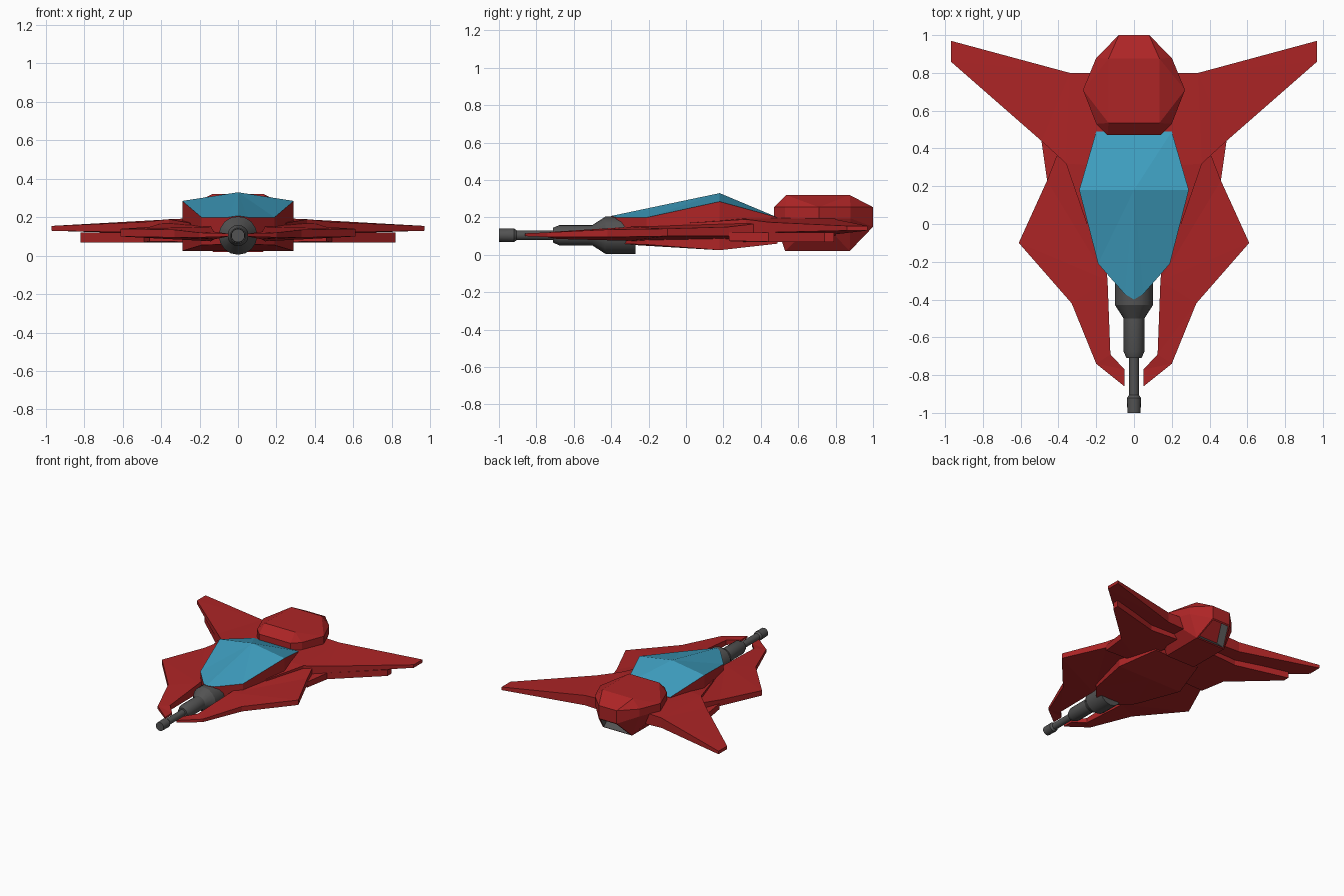
import bpy, bmesh, math

if "Cube" in bpy.data.objects:
    bpy.data.objects.remove(bpy.data.objects["Cube"])


def material(name, rgb):
    m = bpy.data.materials.new(name)
    m.diffuse_color = (*rgb, 1)
    m.use_nodes = True
    m.node_tree.nodes["Principled BSDF"].inputs["Base Color"].default_value = m.diffuse_color
    return m


RED = material("hull red", (0.42, 0.018, 0.019))
BLUE = material("canopy blue", (0.048, 0.34, 0.52))
GREY = material("gun grey", (0.085, 0.085, 0.085))


def finish(name, bm, mats):
    me = bpy.data.meshes.new(name)
    bm.to_mesh(me)
    bm.free()
    for m in mats:
        me.materials.append(m)
    ob = bpy.data.objects.new(name, me)
    bpy.context.collection.objects.link(ob)
    return ob


def slab(name, pts, polys, mats=(RED,), top_mat=0):
    """Mirrored slab: pts are (x, y, z_bottom, z_top), polys index the plan view."""
    bm = bmesh.new()
    for s in (1, -1):
        lo = [bm.verts.new((s * x, y, b)) for x, y, b, t in pts]
        hi = [bm.verts.new((s * x, y, t)) for x, y, b, t in pts]
        edges = {(p[i - 1], p[i]) for p in polys for i in range(len(p))}
        for p in polys:
            bm.faces.new([hi[i] for i in p]).material_index = top_mat
            bm.faces.new([lo[i] for i in reversed(p)])
        for a, b in edges:
            # outer walls only, none on the mirror plane
            if (b, a) not in edges and (pts[a][0] or pts[b][0]):
                bm.faces.new((lo[a], lo[b], hi[b], hi[a]))
    bmesh.ops.remove_doubles(bm, verts=bm.verts, dist=0.0005)
    bmesh.ops.triangulate(bm, faces=bm.faces)
    bmesh.ops.recalc_face_normals(bm, faces=bm.faces)
    return finish(name, bm, mats)


# Fuselage with blue canopy on top
slab("fuselage_and_canopy",
     [(0, -.40, .06, .208), (.05, -.37, .06, .2), (.19, -.21, .055, .2),
      (.29, .18, .025, .285), (.2, .49, .06, .2), (0, .49, .06, .2), (0, .18, .025, .33)],
     [(0, 1, 2, 3, 6), (6, 3, 4, 5)], (RED, BLUE), 1)

# Swept rear wings
slab("upper_wings",
     [(.1, .8, .1, .2), (.34, .8, .11, .19), (.97, .97, .13, .155), (.97, .86, .13, .155),
      (.49, .44, .12, .175), (.36, .32, .12, .19), (.25, .0, .12, .17), (.1, .3, .1, .2)],
     [(0, 7, 5, 1), (7, 6, 5), (1, 5, 4, 3, 2)])

# Shorter fins tucked below the wings
slab("lower_fins",
     [(.15, .25, .07, .12), (.46, .23, .075, .12), (.49, .44, .07, .12), (.82, .74, .07, .12),
      (.82, .79, .07, .12), (.4, .68, .07, .12), (.15, .7, .07, .12)],
     [(0, 1, 2, 5, 6), (2, 3, 4, 5)])

# Forward plates with curved prongs around the gun
slab("front_plates",
     [(.05, -.86, .1, .115), (.2, -.74, .095, .12), (.33, -.42, .095, .135), (.61, -.1, .1, .14),
      (.46, .23, .1, .15), (.41, .36, .1, .165), (.2, .36, .08, .19), (.14, -.3, .075, .15),
      (.125, -.69, .085, .125), (.05, -.77, .1, .115)],
     [(0, 1, 8, 9), (1, 2, 7, 8), (2, 3, 4, 7), (4, 5, 6, 7)])

# Engine pod: faceted hull with a hollow exhaust facing back and down
bm = bmesh.new()
levels = [(.32, [(.135, .535), (.135, .875)]),
          (.255, [(.14, .47), (.2, .53), (.27, .71), (.2, .88), (.08, 1)]),
          (.195, [(.14, .47), (.2, .53), (.27, .71), (.2, .88)]),
          (.15, [(.08, 1)]),
          (.02, [(.13, .53), (.13, .875)])]
for z, ring in levels:
    for x, y in ring:
        for s in (1, -1):
            bm.verts.new((s * x, y, z))
bmesh.ops.convex_hull(bm, input=bm.verts)
bmesh.ops.dissolve_limit(bm, angle_limit=math.radians(2), verts=bm.verts, edges=bm.edges)
bmesh.ops.recalc_face_normals(bm, faces=bm.faces)
bm.normal_update()
mouth = max(bm.faces, key=lambda f: f.normal.y - f.normal.z - 3 * abs(f.normal.x))
n = mouth.normal.copy()
bmesh.ops.inset_individual(bm, faces=[mouth], thickness=0.015)
face = bmesh.ops.extrude_discrete_faces(bm, faces=[mouth])["faces"][0]
bmesh.ops.translate(bm, verts=face.verts, vec=n * -0.1)
for e in face.edges:
    for f in e.link_faces:
        if f != face:
            f.material_index = 1
finish("engine_pod", bm, (RED, GREY))

# Nose gun, turned from a profile of (y, radius)
profile = [(-1, .035), (-.92, .037), (-.905, .026), (-.71, .026), (-.71, .04), (-.675, .055),
           (-.5, .055), (-.43, .1), (-.27, .1)]
bm = bmesh.new()
N = 16
rings = [[bm.verts.new((r * math.cos(2 * math.pi * i / N), y, .105 + r * math.sin(2 * math.pi * i / N)))
          for i in range(N)] for y, r in profile]
for a, b in zip(rings, rings[1:]):
    for i in range(N):
        j = (i + 1) % N
        bm.faces.new((a[i], a[j], b[j], b[i]))
bm.faces.new(rings[0])
bm.faces.new(rings[-1])
bmesh.ops.recalc_face_normals(bm, faces=bm.faces)
gun = finish("nose_gun", bm, (GREY,))
bpy.context.view_layer.objects.active = gun
gun.select_set(True)
bpy.ops.object.shade_smooth_by_angle(angle=math.radians(30))
